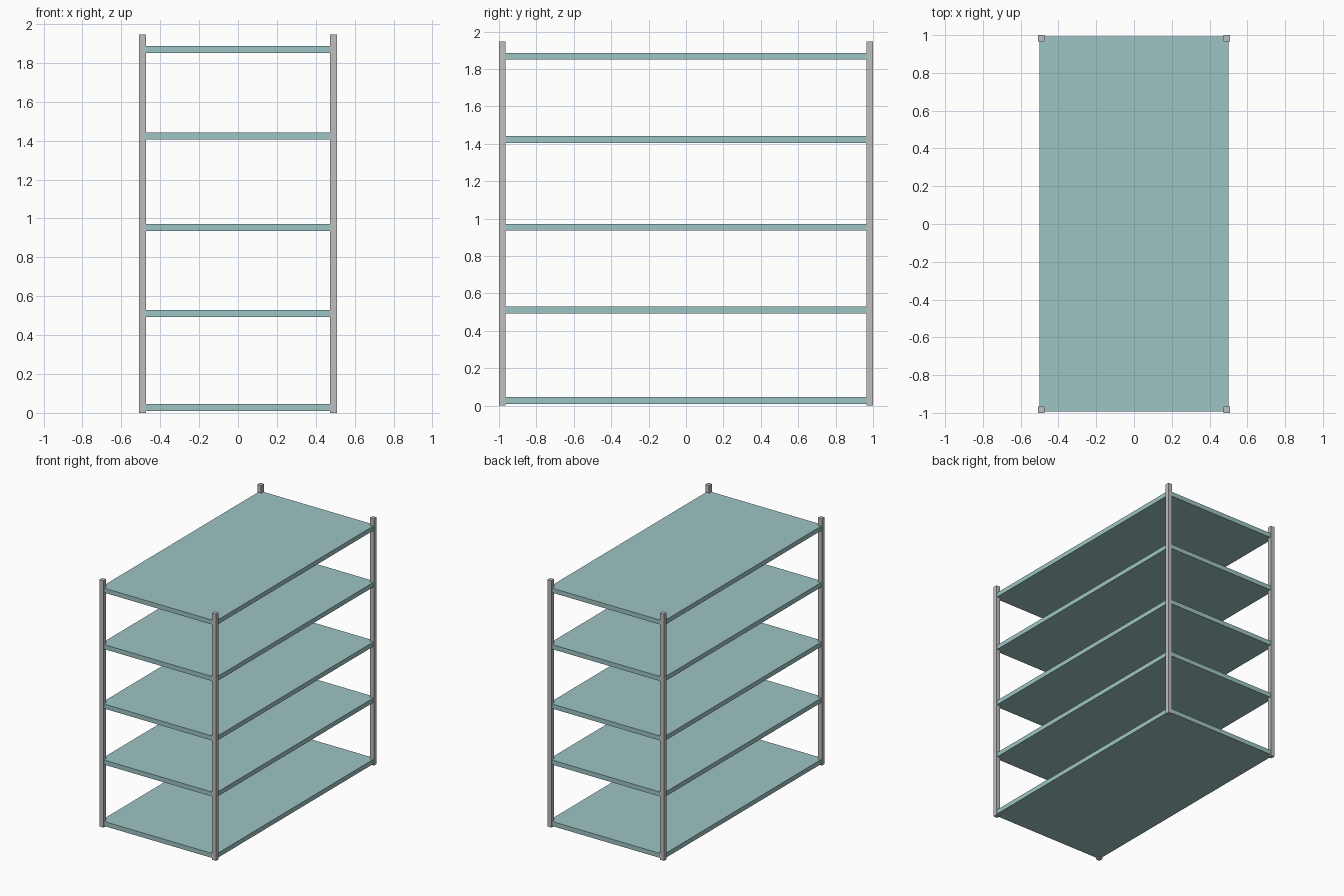
import bpy

if "Cube" in bpy.data.objects:
    bpy.data.objects.remove(bpy.data.objects["Cube"])

HX, HY = 0.508, 1.0      # outer half extents of the frame
POST = 0.034             # post thickness
POST_H = 1.946
GAP = 0.007              # shelf edge sits slightly inside the post faces
SHELF_T = 0.036


def material(name, rgb):
    m = bpy.data.materials.new(name)
    m.diffuse_color = (*rgb, 1.0)
    m.use_nodes = True
    m.node_tree.nodes["Principled BSDF"].inputs["Base Color"].default_value = m.diffuse_color
    return m


def box(name, centre, size, mat):
    bpy.ops.mesh.primitive_cube_add(size=1, location=centre)
    ob = bpy.context.object
    ob.name = name
    ob.scale = size
    bpy.ops.object.transform_apply(location=False, rotation=False, scale=True)
    ob.data.materials.append(mat)
    return ob


teal = material("pale teal", (0.34, 0.55, 0.55))
grey = material("light grey", (0.52, 0.52, 0.52))

# Four square corner posts
for sx, side in ((-1, "left"), (1, "right")):
    for sy, end in ((-1, "front"), (1, "back")):
        box(f"{end}_{side}_post",
            (sx * (HX - POST / 2), sy * (HY - POST / 2), POST_H / 2),
            (POST, POST, POST_H), grey)

# Five flat shelves, running into the posts
for i, z in enumerate((0.028, 0.512, 0.954, 1.423, 1.868), 1):
    box(f"shelf_{i}", (0, 0, z),
        (2 * (HX - GAP), 2 * (HY - GAP), SHELF_T), teal)
